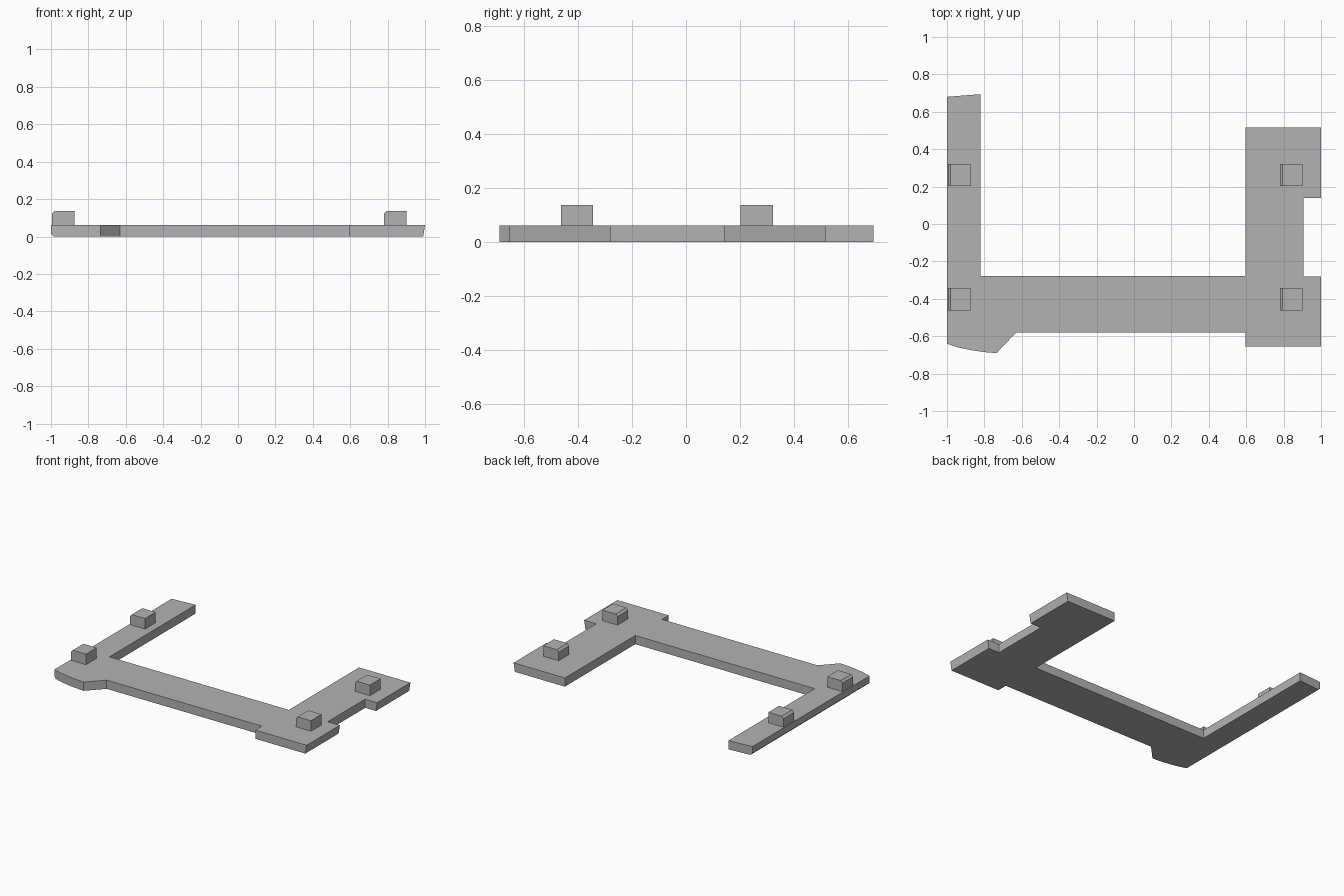
import bpy, bmesh

cube = bpy.data.objects.get("Cube")
if cube:
    bpy.data.objects.remove(cube, do_unlink=True)

GREY = (0.45, 0.45, 0.45, 1)
grey = bpy.data.materials.new("plain grey")
grey.use_nodes = True
grey.diffuse_color = GREY
grey.node_tree.nodes["Principled BSDF"].inputs["Base Color"].default_value = GREY

PLATE_TOP = 0.062
PEG_TOP = 0.137


def extrude_outline(outline, z0, z1):
    """Prism from an xy outline."""
    bm = bmesh.new()
    face = bm.faces.new([bm.verts.new((x, y, z0)) for x, y in outline])
    moved = bmesh.ops.extrude_face_region(bm, geom=[face])["geom"]
    for v in moved:
        if isinstance(v, bmesh.types.BMVert):
            v.co.z = z1
    bmesh.ops.recalc_face_normals(bm, faces=bm.faces)
    return bm


def chamfer_left(bm, z, width):
    """Cut the long edge on the -x side at height z."""
    left = min(v.co.x for v in bm.verts)
    edges = [e for e in bm.edges
             if all(abs(v.co.x - left) < 1e-4 and abs(v.co.z - z) < 1e-4 for v in e.verts)]
    bmesh.ops.bevel(bm, geom=edges, offset=width, segments=1, affect='EDGES')


def finish(bm, name):
    mesh = bpy.data.meshes.new(name)
    bm.to_mesh(mesh)
    bm.free()
    mesh.materials.append(grey)
    bpy.context.collection.objects.link(bpy.data.objects.new(name, mesh))


# U-shaped plate: rounded front left corner, notched right arm
outline = [
    (-1, -0.64), (-0.94, -0.66), (-0.87, -0.675), (-0.8, -0.685), (-0.735, -0.69),
    (-0.63, -0.58), (0.595, -0.58), (0.595, -0.655), (1, -0.655), (1, -0.28),
    (0.905, -0.28), (0.905, 0.14), (1, 0.14), (1, 0.515), (0.595, 0.515),
    (0.595, -0.278), (-0.82, -0.278), (-0.82, 0.694), (-1, 0.68),
]
plate = extrude_outline(outline, 0, PLATE_TOP)
for v in plate.verts:
    if v.co.x > 0.99 and v.co.z < 0.01:
        v.co.x -= 0.01
chamfer_left(plate, 0, 0.014)
finish(plate, "base_plate")

# Four pegs standing on the arms
for side, x in (("right", -0.995), ("left", 0.78)):
    for end, y in (("front", -0.463), ("back", 0.202)):
        w = 0.12
        peg = extrude_outline([(x, y), (x + w, y), (x + w, y + w), (x, y + w)],
                              PLATE_TOP, PEG_TOP)
        chamfer_left(peg, PEG_TOP, 0.015)
        finish(peg, f"{end}_{side}_peg")
